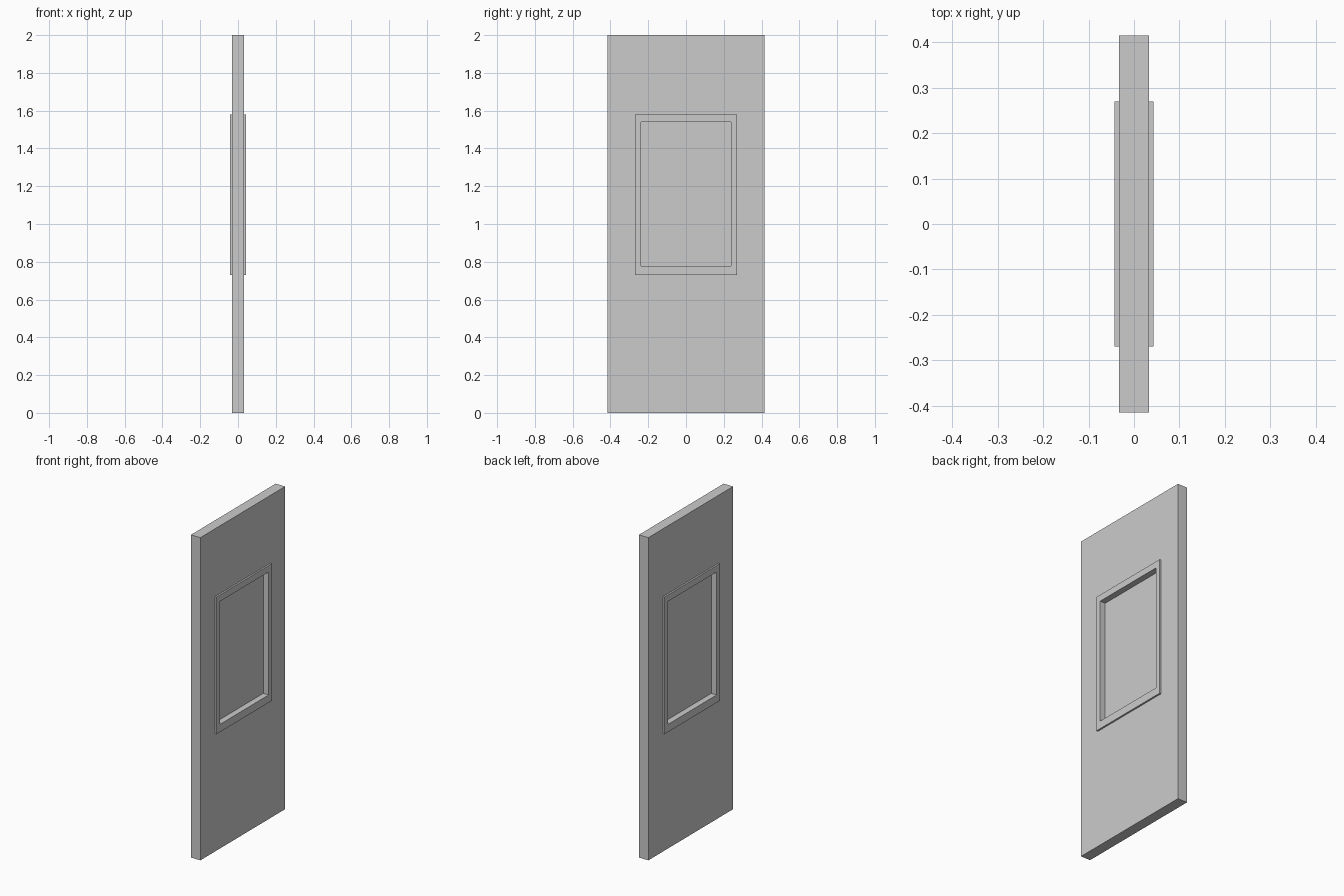
import bpy, bmesh

if "Cube" in bpy.data.objects:
    bpy.data.objects.remove(bpy.data.objects["Cube"])

# Shared sizes as (y0, y1, z0, z1)
DOOR = (-0.415, 0.415, 0.0, 2.0)
TRIM = (-0.27, 0.27, 0.73, 1.58)
OPENING = (-0.239, 0.239, 0.778, 1.54)
DOOR_X, TRIM_X, PANE_X = 0.0325, 0.043, 0.006


def make_object(name, bm):
    bmesh.ops.recalc_face_normals(bm, faces=bm.faces)
    mesh = bpy.data.meshes.new(name)
    bm.to_mesh(mesh)
    bm.free()
    obj = bpy.data.objects.new(name, mesh)
    bpy.context.collection.objects.link(obj)
    return obj


def add_loop(bm, rect, x):
    y0, y1, z0, z1 = rect
    return [bm.verts.new((x, y, z)) for y, z in ((y0, z0), (y1, z0), (y1, z1), (y0, z1))]


def bridge(bm, a, b):
    for i in range(4):
        j = (i + 1) % 4
        bm.faces.new((a[i], a[j], b[j], b[i]))


def framed_slab(name, outer, inner, x0, x1):
    """Rectangular slab along x with a rectangular opening."""
    bm = bmesh.new()
    loops = [add_loop(bm, outer, x0), add_loop(bm, outer, x1),
             add_loop(bm, inner, x1), add_loop(bm, inner, x0)]
    for i in range(4):
        bridge(bm, loops[i], loops[(i + 1) % 4])
    return make_object(name, bm)


def panel(name, rect, x0, x1):
    bm = bmesh.new()
    a, b = add_loop(bm, rect, x0), add_loop(bm, rect, x1)
    bridge(bm, a, b)
    bm.faces.new(a)
    bm.faces.new(b)
    return make_object(name, bm)


# Door leaf with window opening
framed_slab("door_leaf", DOOR, OPENING, -DOOR_X, DOOR_X)

# Raised window trim, mirrored to both faces
trim = framed_slab("window_trim", TRIM, OPENING, DOOR_X, TRIM_X)
trim.modifiers.new("both_faces", 'MIRROR').use_axis = (True, False, False)

# Recessed window pane
panel("window_pane", OPENING, -PANE_X, PANE_X)
